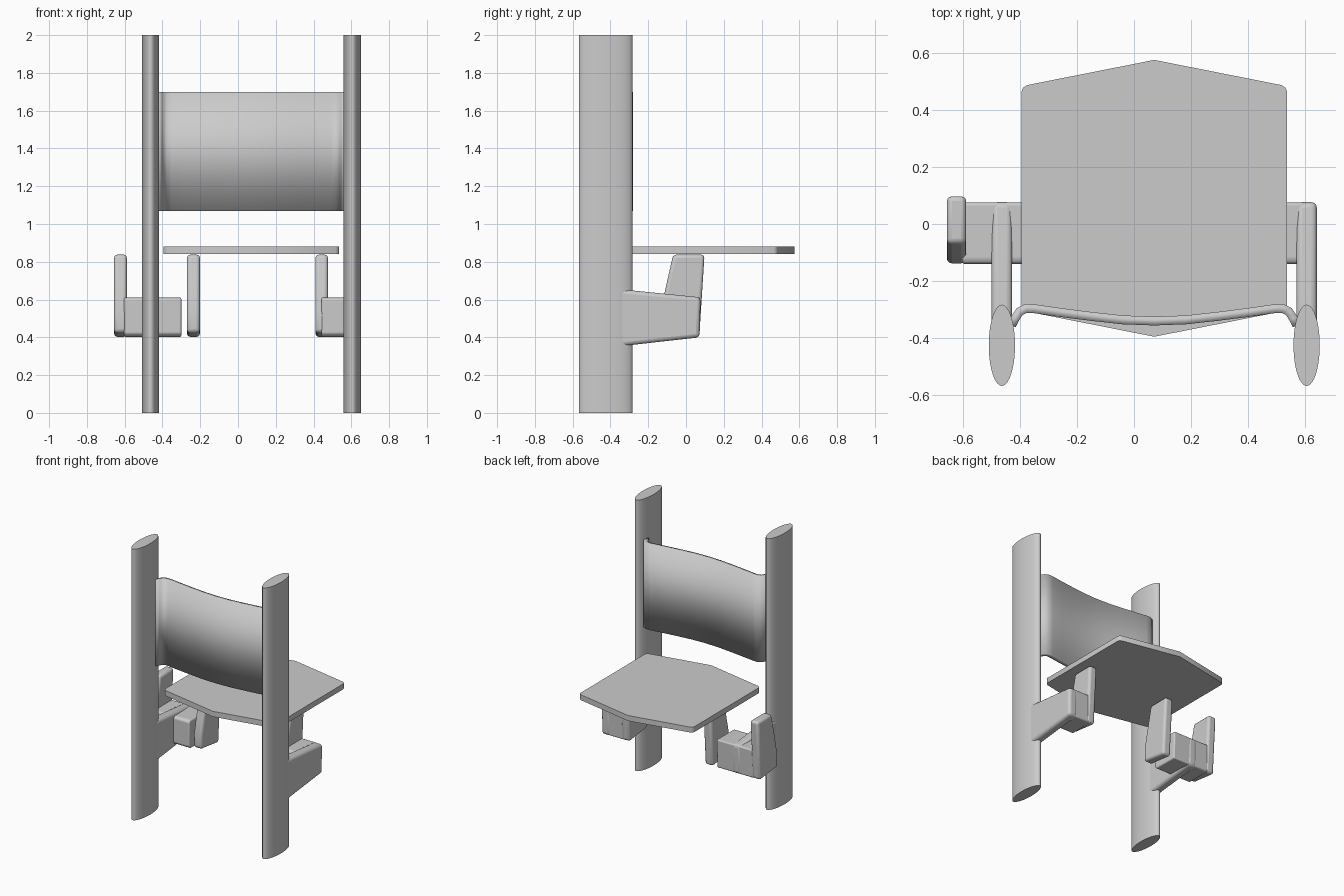
import bpy, bmesh, math

if "Cube" in bpy.data.objects:
    bpy.data.objects.remove(bpy.data.objects["Cube"])

CX = 0.071        # chair axis in x
POST = 0.534      # post offset from that axis


def make(name, bm):
    bmesh.ops.recalc_face_normals(bm, faces=bm.faces)
    me = bpy.data.meshes.new(name)
    bm.to_mesh(me)
    bm.free()
    ob = bpy.data.objects.new(name, me)
    bpy.context.collection.objects.link(ob)
    return ob


def finish(ob, bevel=0.0, segments=3, angle=35):
    bpy.ops.object.select_all(action='DESELECT')
    ob.select_set(True)
    bpy.context.view_layer.objects.active = ob
    if bevel:
        m = ob.modifiers.new("bevel", 'BEVEL')
        m.width, m.segments = bevel, segments
        m.limit_method = 'ANGLE'
    bpy.ops.object.shade_smooth_by_angle(angle=math.radians(angle))
    return ob


def extrude(name, points, to_a, to_b):
    """Prism between two copies of a 2D profile."""
    bm = bmesh.new()
    a = [bm.verts.new(to_a(p)) for p in points]
    b = [bm.verts.new(to_b(p)) for p in points]
    n = len(points)
    bm.faces.new(a)
    bm.faces.new(b[::-1])
    for i in range(n):
        bm.faces.new((a[i], b[i], b[(i + 1) % n], a[(i + 1) % n]))
    return make(name, bm)


def side_plate(name, profile, x0, x1, bevel):
    ob = extrude(name, profile, lambda p: (x0, *p), lambda p: (x1, *p))
    return finish(ob, bevel)


# posts: tall elliptical columns
ellipse = [(0.046 * math.cos(t), 0.1425 * math.sin(t) - 0.425)
           for t in (2 * math.pi * i / 40 for i in range(40))]
for side, s in (("left", -1), ("right", 1)):
    x = CX + s * POST
    finish(extrude(side + "_post", ellipse,
                   lambda p: (x + p[0], p[1], 0), lambda p: (x + p[0], p[1], 2)))

# seat: six-sided board with rounded side corners
outline = []
for sx, sy in ((1, 1), (-1, 1), (-1, -1), (1, -1)):
    corner = [(0.465, 0.375), (0.46, 0.387), (0.445, 0.397)]
    if sx * sy < 0:
        corner.reverse()
    outline += [(CX + sx * u, 0.09 + sy * v) for u, v in corner]
    if sx * sy > 0:
        outline.append((CX, 0.09 + sy * 0.485))
finish(extrude("seat", outline, lambda p: (*p, 0.84), lambda p: (*p, 0.88)))

# backrest: curved panel hooking into the posts
half = [(0, -0.34), (0.11, -0.336), (0.22, -0.324), (0.33, -0.310), (0.42, -0.297),
        (0.45, -0.296), (0.472, -0.307), (0.487, -0.33), (0.5, -0.355)]
path = [(-u, v) for u, v in half[:0:-1]] + half
bm = bmesh.new()
rows = [[bm.verts.new((CX + u, v, z)) for u, v in path] for z in (1.07, 1.70)]
for i in range(len(path) - 1):
    bm.faces.new((rows[0][i], rows[0][i + 1], rows[1][i + 1], rows[1][i]))
back = make("backrest", bm)
solid = back.modifiers.new("thickness", 'SOLIDIFY')
solid.thickness, solid.offset = 0.031, 0
for p in back.data.polygons:
    p.use_smooth = True

# brackets: tapering arm, crossbar and uprights, profiles in (y, z)
arm = [(-0.40, 0.345), (-0.285, 0.36), (0.072, 0.40), (0.077, 0.612), (-0.285, 0.648), (-0.40, 0.66)]
bar = [(-0.14, 0.42), (-0.12, 0.402), (0.068, 0.402), (0.075, 0.611), (-0.125, 0.611), (-0.14, 0.60)]
upright = [(-0.135, 0.425), (0.07, 0.40), (0.098, 0.838), (-0.068, 0.838), (-0.115, 0.63), (-0.138, 0.52)]
for side, s in (("left", -1), ("right", 1)):
    x = CX + s * POST
    outer = x - 0.14 if s < 0 else x
    side_plate(side + "_arm", arm, x - 0.036, x + 0.036, 0.02)
    inner = CX - 0.341 if s < 0 else CX + 0.341
    lo, hi = sorted((inner + s * 0.03, outer))
    side_plate(side + "_crossbar", bar, lo, hi, 0.012)
    side_plate(side + "_inner_upright", upright,
               inner - (0.07 if s > 0 else 0) + (0.065 if s > 0 else 0) - (0.0 if s < 0 else 0) if s < 0 else CX + 0.339,
               inner + 0.068 if s < 0 else CX + 0.405, 0.018)
side_plate("left_outer_upright", upright, -0.656, -0.588, 0.018)
